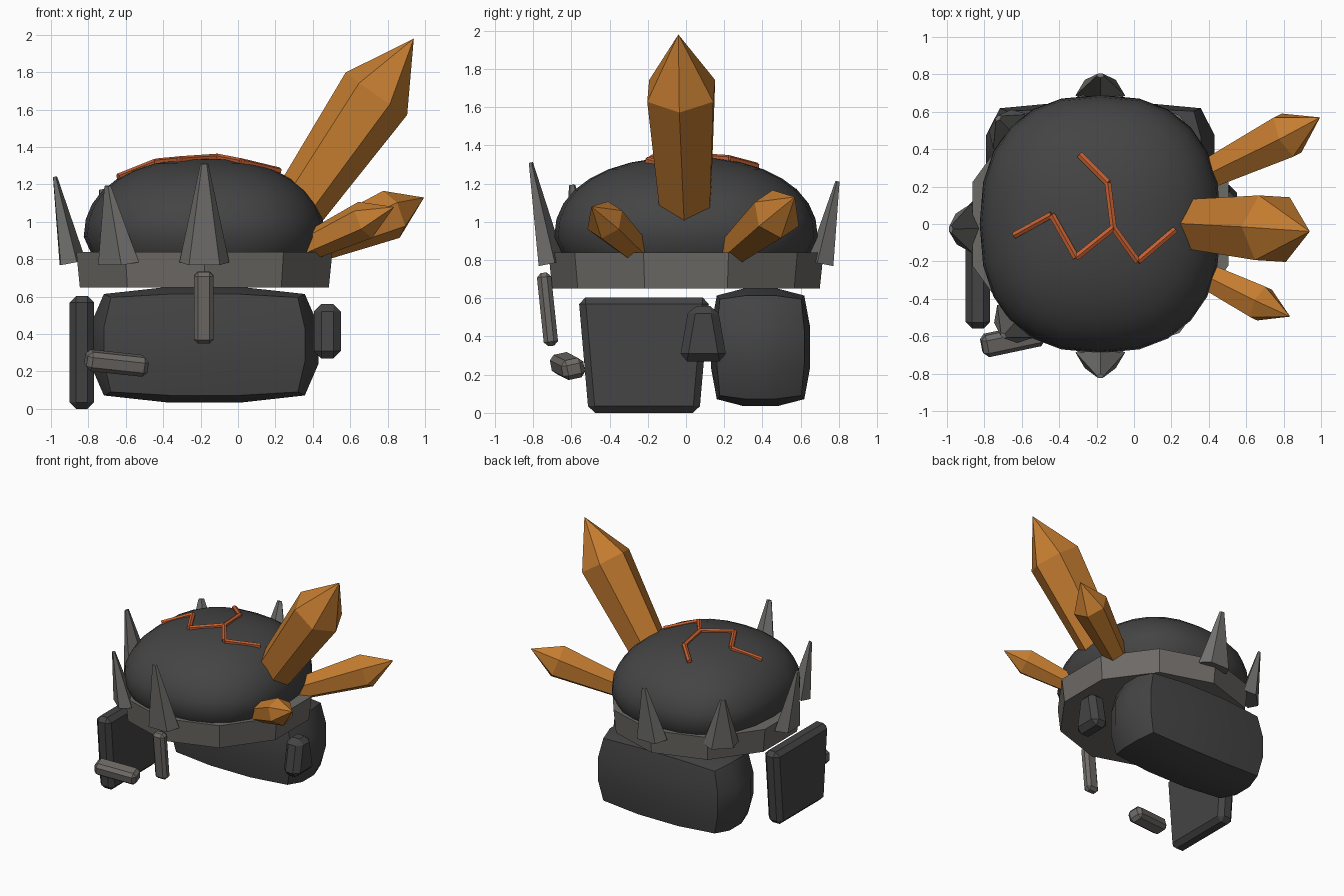
import bpy, bmesh, math
from mathutils import Vector, Matrix, Euler

if "Cube" in bpy.data.objects:
    bpy.data.objects.remove(bpy.data.objects["Cube"])


def material(name, rgb):
    m = bpy.data.materials.new(name)
    m.diffuse_color = (*rgb, 1)
    m.use_nodes = True
    m.node_tree.nodes["Principled BSDF"].inputs["Base Color"].default_value = m.diffuse_color
    return m


DARK = material("dark_stone", (0.058, 0.058, 0.058))
BAND = material("warm_grey", (0.155, 0.145, 0.133))
GREY = material("spike_grey", (0.165, 0.163, 0.158))
AMBER = material("amber", (0.56, 0.205, 0.03))
EMBER = material("ember_red", (0.56, 0.115, 0.03))

CX = -0.18  # centre line of the head


def finish(name, bm, mat, smooth=None):
    bmesh.ops.remove_doubles(bm, verts=bm.verts, dist=1e-4)
    bmesh.ops.recalc_face_normals(bm, faces=bm.faces)
    me = bpy.data.meshes.new(name)
    bm.to_mesh(me)
    bm.free()
    me.materials.append(mat)
    ob = bpy.data.objects.new(name, me)
    bpy.context.collection.objects.link(ob)
    if smooth:
        bpy.context.view_layer.objects.active = ob
        ob.select_set(True)
        bpy.ops.object.shade_smooth_by_angle(angle=math.radians(smooth))
        ob.select_set(False)
    return ob


def loft(name, rings, mat, smooth=None):
    """Skin a stack of equal point rings and cap both ends."""
    bm = bmesh.new()
    rows = [[bm.verts.new(p) for p in ring] for ring in rings]
    n = len(rows[0])
    for a, b in zip(rows, rows[1:]):
        for i in range(n):
            j = (i + 1) % n
            bm.faces.new((a[i], a[j], b[j], b[i]))
    bm.faces.new(rows[0][::-1])
    bm.faces.new(rows[-1])
    return finish(name, bm, mat, smooth)


def shaft(name, stations, sides, mat, phase=0.0, squash=1.0, ref=(0, 0, 1)):
    """Prism through (point, radius) stations; the first axis points towards ref."""
    axis = (Vector(stations[-1][0]) - Vector(stations[0][0])).normalized()
    ref = Vector(ref)
    u = (ref - axis * ref.dot(axis)).normalized()
    v = axis.cross(u)
    rings = []
    for p, r in stations:
        ang = [phase + 2 * math.pi * i / sides for i in range(sides)]
        rings.append([Vector(p) + u * (r * squash * math.cos(a)) + v * (r * math.sin(a))
                      for a in ang])
    return loft(name, rings, mat)


def block(name, centre, size, mat, bevel, rot=(0, 0, 0), taper=1.0):
    """Bevelled box; taper scales the top width along y."""
    bm = bmesh.new()
    bmesh.ops.create_cube(bm, size=1)
    for v in bm.verts:
        v.co = Vector(v.co[i] * size[i] for i in range(3))
        if v.co.z > 0:
            v.co.y *= taper
    bmesh.ops.bevel(bm, geom=bm.edges[:], offset=bevel, segments=1, affect='EDGES')
    rot = Euler([math.radians(a) for a in rot]).to_matrix().to_4x4()
    bm.transform(Matrix.Translation(centre) @ rot)
    return finish(name, bm, mat)


# Dome: superellipsoid cap with an undercut rim
RX, RY, RIM, H, NP, NV = 0.645, 0.69, 0.92, 0.42, 2.4, 2.2


def spow(c, e):
    return math.copysign(abs(c) ** e, c)


def plan(scale, z, n=24):
    return [(CX + RX * scale * spow(math.cos(2 * math.pi * i / n), 2 / NP),
             RY * scale * spow(math.sin(2 * math.pi * i / n), 2 / NP), z) for i in range(n)]


def dome_z(x, y):
    s = (abs((x - CX) / RX) ** NP + abs(y / RY) ** NP) ** (1 / NP)
    return RIM + H * (1 - s ** NV) ** (1 / NV)


rings = [plan(0.94, 0.835)]
for k in range(8):
    t = math.pi / 2 * k / 8
    rings.append(plan(math.cos(t) ** (2 / NV), RIM + H * math.sin(t) ** (2 / NV)))
rings.append(plan(0.0, RIM + H))
loft("dome", rings, DARK, 35)

# Ten-sided band
loft("band", [[(CX + r * math.cos(math.radians(18 + 36 * i)),
                r * math.sin(math.radians(18 + 36 * i)), z) for i in range(10)]
              for r, z in ((0.70, 0.65), (0.72, 0.84))], BAND)

# Spikes around the band: (angle, length), leaning outwards
for k, (deg, length) in enumerate(((-90, 0.54), (229, 0.42), (182, 0.47), (134, 0.40), (90, 0.44))):
    out = Vector((math.cos(math.radians(deg)), math.sin(math.radians(deg)), 0))
    base = Vector((CX, 0, 0.78)) + out * 0.71
    lean = math.radians(11)
    tip = base + (out * math.sin(lean) + Vector((0, 0, math.cos(lean)))) * length
    shaft(f"spike_{k + 1}", [(base, 0.14), (tip, 0.022)], 5, GREY, math.pi / 5, 0.55, out)

# Crystals: base, shoulder, tip
shaft("large_crystal", [((0.28, 0, 1.02), 0.145), ((0.74, -0.025, 1.685), 0.2),
                        ((0.94, -0.04, 1.98), 0)], 6, AMBER)
shaft("back_crystal", [((0.36, 0.25, 0.85), 0.085), ((0.82, 0.475, 1.04), 0.135),
                       ((0.995, 0.57, 1.13), 0)], 6, AMBER)
shaft("front_crystal", [((0.36, -0.265, 0.86), 0.075), ((0.68, -0.425, 1.01), 0.105),
                        ((0.835, -0.495, 1.08), 0)], 6, AMBER)

# Glowing cracks laid over the dome
main = [(-0.64, -0.06), (-0.44, 0.05), (-0.31, -0.18), (-0.11, -0.02), (0.02, -0.2), (0.22, -0.03)]
branch = [(-0.11, -0.02), (-0.14, 0.22), (-0.29, 0.37)]
for label, path in (("main_crack", main), ("branch_crack", branch)):
    pts = [Vector((x, y, dome_z(x, y) + 0.006)) for x, y in path]
    for k, (a, b) in enumerate(zip(pts, pts[1:])):
        shaft(f"{label}_{k + 1}", [(a, 0.02), (b, 0.02)], 6, EMBER)

# Rear block: cube pulled part-way to a sphere
bm = bmesh.new()
bmesh.ops.create_cube(bm, size=2)
bmesh.ops.subdivide_edges(bm, edges=bm.edges[:], cuts=2, use_grid_fill=True)
for v in bm.verts:
    p = v.co.lerp(v.co.normalized() * 1.106, 0.5)
    v.co = Vector((CX + p.x * 0.61, 0.39 + p.y * 0.26, 0.343 + p.z * 0.308))
finish("rear_block", bm, DARK, 35)

# Cheek plates
block("left_plate", (-0.835, -0.22, 0.302), (0.13, 0.58, 0.604), DARK, 0.035, taper=1.18)
block("right_plate", (0.478, 0.09, 0.415), (0.145, 0.25, 0.29), DARK, 0.04, (0, 0, 0), 0.6)

# Loose bars at the front
block("nose_bar", (-0.183, -0.725, 0.542), (0.105, 0.075, 0.385), BAND, 0.022, (6, 0, 0))
block("jaw_bar", (-0.65, -0.62, 0.245), (0.335, 0.12, 0.105), BAND, 0.025, (12, 6, 12))
